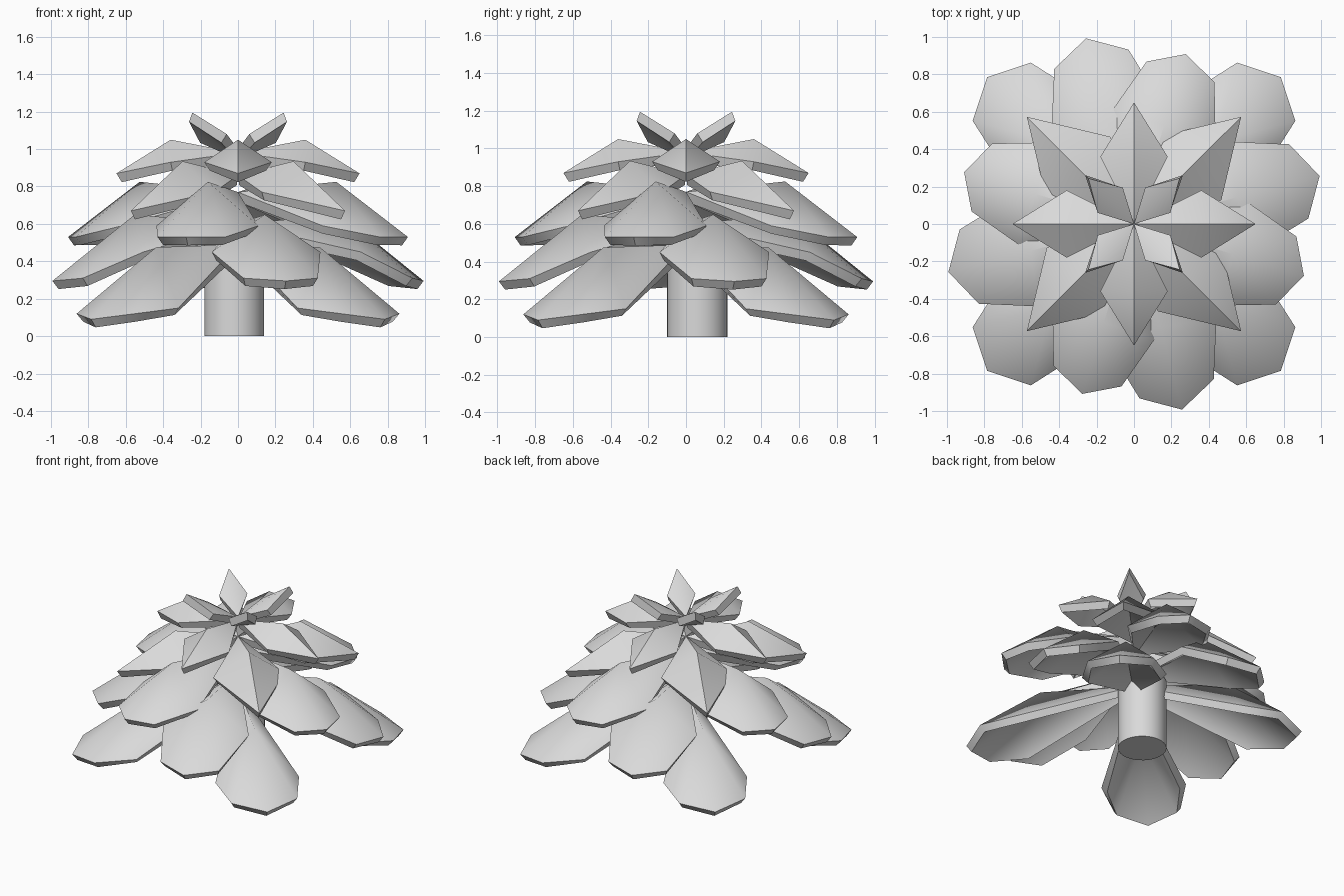
import bpy, bmesh
from math import radians

cube = bpy.data.objects.get("Cube")
if cube:
    bpy.data.objects.remove(cube)

grey = bpy.data.materials.new("pale_grey")
grey.use_nodes = True
grey.diffuse_color = (0.7, 0.7, 0.7, 1)
grey.node_tree.nodes["Principled BSDF"].inputs["Base Color"].default_value = (0.7, 0.7, 0.7, 1)

THICKNESS = 0.055


def finish(name, bm):
    mesh = bpy.data.meshes.new(name)
    bm.to_mesh(mesh)
    bm.free()
    mesh.materials.append(grey)
    for p in mesh.polygons:
        p.use_smooth = True
    mesh.set_sharp_from_angle(angle=radians(45))
    ob = bpy.data.objects.new(name, mesh)
    bpy.context.collection.objects.link(ob)
    return ob


def thicken(bm):
    """Close an upward-facing sheet with an offset underside and a rim wall."""
    bm.normal_update()
    sheet = bm.faces[:]
    rim = [(l.vert, l.link_loop_next.vert) for f in sheet for l in f.loops if l.edge.is_boundary]
    low = {v: bm.verts.new(v.co - v.normal * THICKNESS) for v in bm.verts[:]}
    for f in sheet:
        bm.faces.new([low[v] for v in reversed(f.verts)])
    for a, b in rim:
        bm.faces.new((b, a, low[a], low[b]))


def leaf(name, angle, base_z, ridge, edge, tip):
    """Folded leaf along +x: a raised ridge point fanned out to a mirrored rim."""
    bm = bmesh.new()
    base = bm.verts.new((0, 0, base_z))
    top = bm.verts.new((ridge[0], 0, ridge[1]))
    end = bm.verts.new((tip[0], 0, tip[1]))
    for side in (-1, 1):
        rim = [base] + [bm.verts.new((x, side * y, z)) for x, y, z in edge] + [end]
        for a, b in zip(rim, rim[1:]):
            bm.faces.new((top, a, b) if side < 0 else (top, b, a))
    thicken(bm)
    ob = finish(name, bm)
    ob.rotation_euler.z = radians(angle)


# Tiers from crown to ground: start angle, base height, ridge (r, z), rim (r, half width, z), tip (r, z)
tiers = {
    "crown_leaf": (45, 1.0, (0.18, 1.11), [(0.18, 0.095, 1.08)], (0.345, 1.195)),
    "upper_leaf": (0, 0.98, (0.36, 1.05), [(0.36, 0.18, 0.93)], (0.65, 0.87)),
    "middle_leaf": (45, 0.86, (0.42, 0.935), [(0.42, 0.24, 0.77)], (0.81, 0.67)),
    "broad_leaf": (-17, 0.77, (0.55, 0.825),
                   [(0.56, 0.285, 0.59), (0.85, 0.19, 0.53)], (0.95, 0.53)),
    "long_leaf": (14.5, 0.6, (0.57, 0.65),
                  [(0.6, 0.3, 0.45), (0.91, 0.205, 0.31)], (1.025, 0.295)),
    "drooping_leaf": (45, 0.49, (0.62, 0.475),
                      [(0.73, 0.28, 0.15), (1.0, 0.22, 0.12)], (1.11, 0.09)),
}
for name, (start, *shape) in tiers.items():
    for i in range(4):
        leaf(f"{name}_{i + 1}", start + 90 * i, *shape)

# Trunk, set slightly off centre
bm = bmesh.new()
bmesh.ops.create_cone(bm, cap_ends=True, segments=32, radius1=0.16, radius2=0.16, depth=0.5)
trunk = finish("trunk", bm)
trunk.location = (-0.02, 0.06, 0.25)
